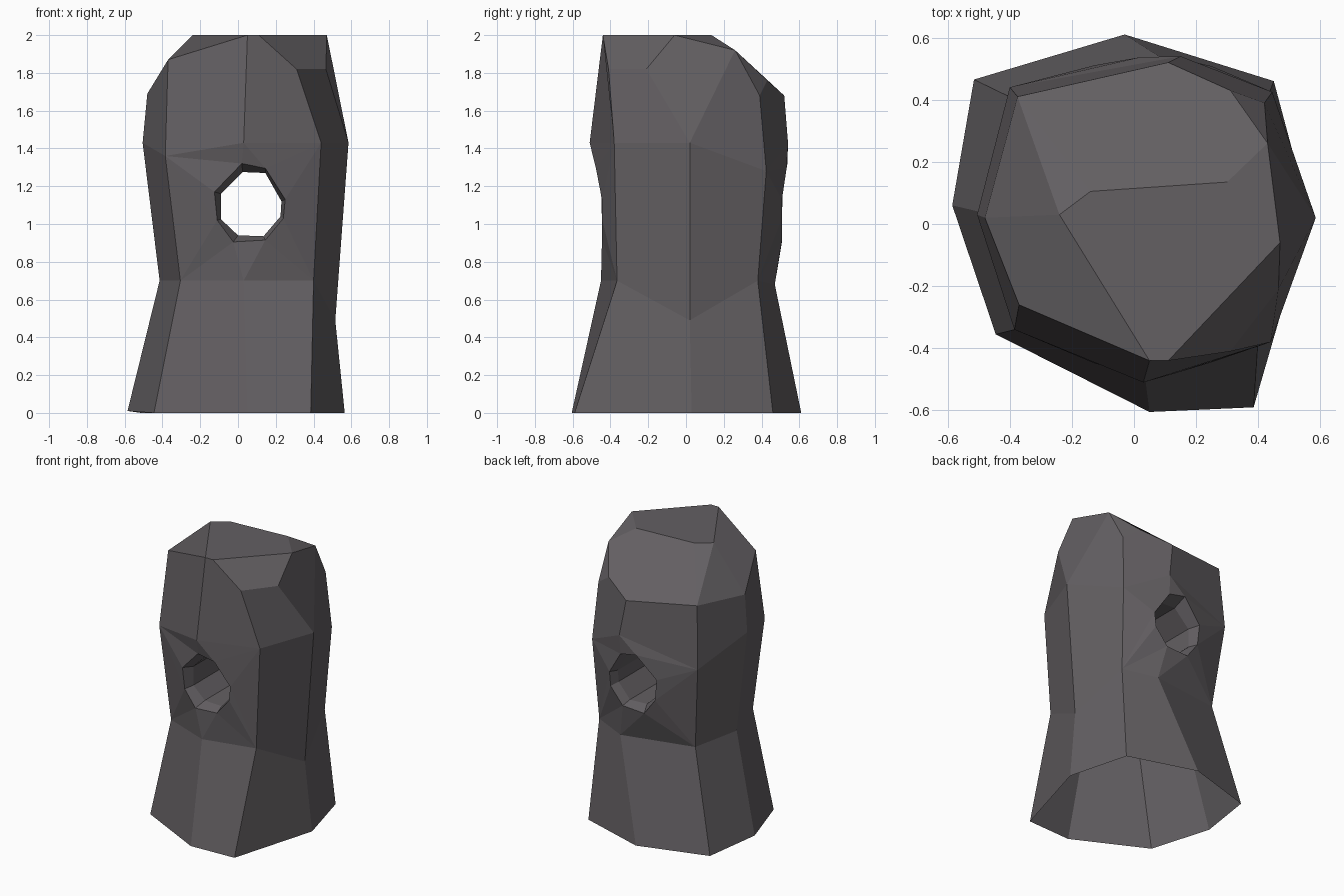
import bpy, bmesh, math

cube = bpy.data.objects.get("Cube")
if cube:
    bpy.data.objects.remove(cube, do_unlink=True)

# Dark stone material
stone = bpy.data.materials.new("dark_grey_stone")
stone.use_nodes = True
colour = (0.125, 0.115, 0.123, 1)
stone.diffuse_color = colour
stone.node_tree.nodes["Principled BSDF"].inputs["Base Color"].default_value = colour

# Eight-sided rings of the rock, counter-clockwise from the front right
foot = [(-.445, -.355, 0), (.05, -.605, 0), (.385, -.59, 0), (.565, .03, 0),
        (.45, .46, 0), (-.03, .61, 0), (-.515, .465, 0), (-.585, .06, .01)]
waist = [(-.305, -.32, .7), (.03, -.45, .7), (.4, -.365, .7), (.515, .02, .49),
         (.42, .38, .7), (.19, .47, .68), (-.34, .38, .7), (-.415, .02, .7)]
shoulder = [(-.385, -.34, 1.36), (.03, -.51, 1.43), (.44, -.38, 1.43), (.585, .02, 1.43),
            (.445, .425, 1.28), (.15, .54, 1.43), (-.4, .44, 1.29), (-.505, .03, 1.43)]
rim = [(-.37, -.26, 1.87), (.05, -.44, 2), (.31, -.41, 1.82), (.465, -.21, 1.82),
       (.42, .39, 1.68), (.11, .52, 1.68), (-.375, .41, 1.73), (-.48, .02, 1.69)]
# Extra corners of the chipped crown
chips = {"K": (.11, -.44, 2), "P": (.47, -.06, 2), "Q": (.43, .26, 1.92),
         "R": (.31, .43, 1.76), "X": (.3, .135, 2), "Y": (-.14, .105, 2), "Z": (-.24, .03, 2)}
# Uneven octagons of the hole, as x and z: wide mouth and narrower tunnel
mouth = [(-.11, 1.02), (-.025, .905), (.145, .915), (.24, 1.03),
         (.25, 1.13), (.145, 1.295), (.02, 1.32), (-.125, 1.17)]
neck = [(-.09, 1.025), (0, .94), (.135, .935), (.225, 1.04),
        (.23, 1.12), (.145, 1.27), (.025, 1.275), (-.09, 1.16)]

bm = bmesh.new()


def add_loop(points):
    return [bm.verts.new(p) for p in points]


def hole_loop(outline, y, lean):
    """Octagon at depth y whose upper part leans out with the bulging surface."""
    return add_loop([(x, y + lean * max(0, z - 1.15), z) for x, z in outline])


def angle(vert):
    return math.atan2(vert.co.z - 1.11, vert.co.x - .07)


def join_around(inner, outer):
    """Triangles between the hole mouth and the surrounding corners."""
    inner, outer = sorted(inner, key=angle), sorted(outer, key=angle)
    last_in, last_out = inner[-1], outer[-1]
    for vert in sorted(inner + outer, key=angle):
        bm.faces.new((last_in, last_out, vert))
        if vert in inner:
            last_in = vert
        else:
            last_out = vert


rings = [add_loop(ring) for ring in (foot, waist, shoulder, rim)]
corner = dict(zip("ABCDEFGH", rings[3]))
corner.update({k: bm.verts.new(p) for k, p in chips.items()})
d_shoulder = rings[2][3]

# Sides: the hollow base is open below; panels around the hole come later
pierced = (0, 1, 4, 5)
rim_between = {1: "K", 4: "R"}
for level in range(3):
    low, high = rings[level], rings[level + 1]
    for i in range(8):
        j = (i + 1) % 8
        if level == 1 and i in pierced:
            continue
        if level == 2 and i == 3:
            bm.faces.new((d_shoulder, corner["Q"], corner["P"], corner["D"]))
            bm.faces.new((d_shoulder, low[j], corner["E"], corner["Q"]))
            continue
        extra = rim_between.get(i, "") if level == 2 else ""
        bm.faces.new([low[i], low[j], high[j]] + [corner[c] for c in extra] + [high[i]])

# Crown: flat top, slopes and corner chips
for face in ("BKPXYZ", "KCDP", "PQX", "QER", "XQRFGY", "YGZ", "ZGH", "ZHAB"):
    bm.faces.new([corner[c] for c in face])

# Tunnel with a chamfered mouth at the front and the back
tunnel = [hole_loop(mouth, -.445, -.22), hole_loop(neck, -.375, 0),
          hole_loop(neck, .44, 0), hole_loop(mouth, .508, .17)]
for near, far in zip(tunnel, tunnel[1:]):
    for i in range(8):
        j = (i + 1) % 8
        bm.faces.new((near[i], near[j], far[j], far[i]))
join_around(tunnel[0], rings[1][0:3] + rings[2][0:3])
join_around(tunnel[3], rings[1][4:7] + rings[2][4:7])

bmesh.ops.recalc_face_normals(bm, faces=bm.faces)
mesh = bpy.data.meshes.new("standing_stone")
bm.to_mesh(mesh)
bm.free()
mesh.materials.append(stone)
rock = bpy.data.objects.new("standing_stone", mesh)
bpy.context.collection.objects.link(rock)
